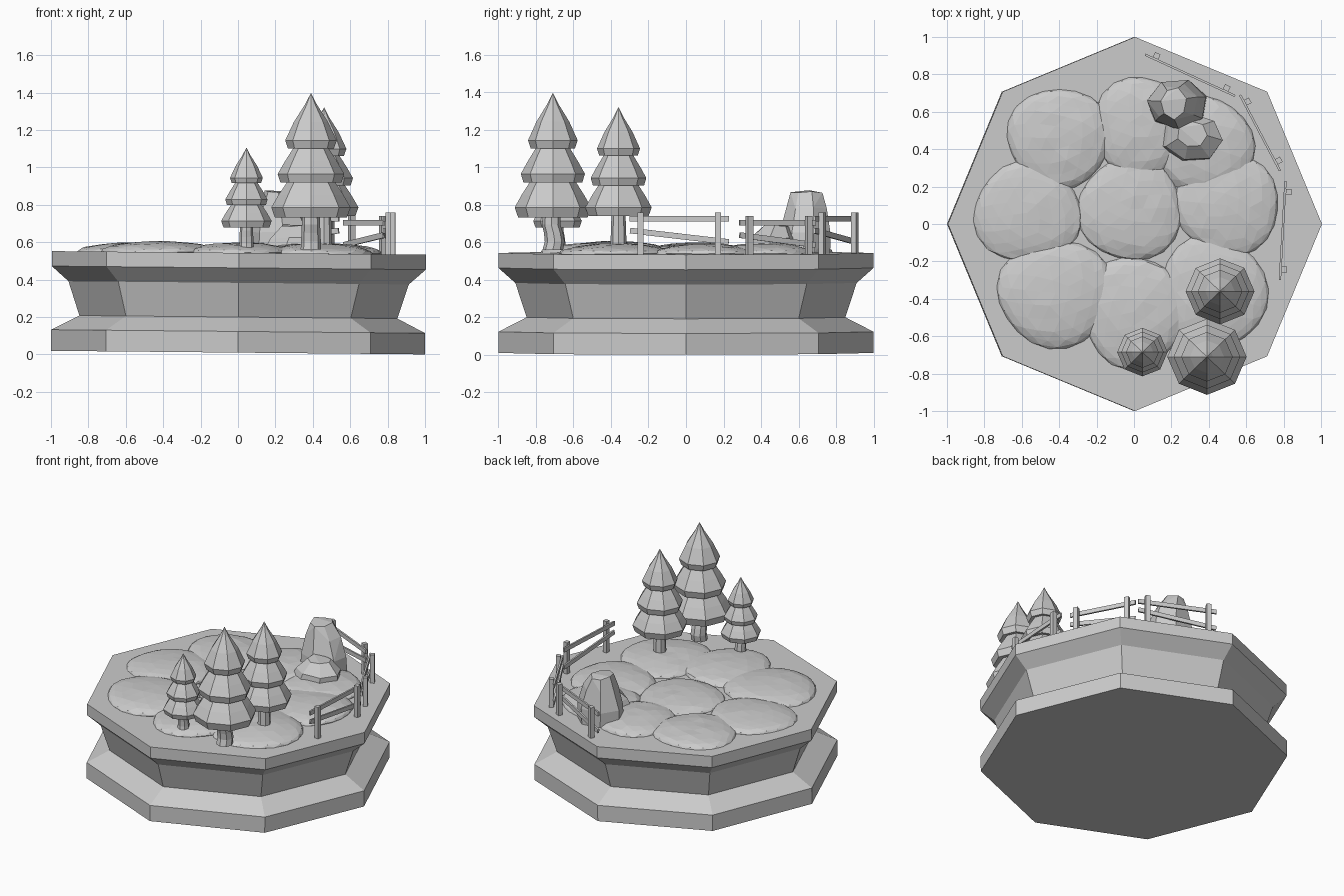
import bpy, bmesh, random
from math import sin, cos, pi, atan2
from mathutils import Vector, Matrix

if "Cube" in bpy.data.objects:
    bpy.data.objects.remove(bpy.data.objects["Cube"])

random.seed(4)


def finish(name, bm):
    bmesh.ops.recalc_face_normals(bm, faces=bm.faces)
    me = bpy.data.meshes.new(name)
    bm.to_mesh(me)
    bm.free()
    ob = bpy.data.objects.new(name, me)
    bpy.context.collection.objects.link(ob)
    return ob


def loft(bm, rings, sides, turn=0.0):
    """Skin stacked rings given as (x, y, z, rx, ry); ends are capped."""
    loops = []
    for x, y, z, rx, ry in rings:
        loops.append([bm.verts.new((x + rx * cos(turn + 2 * pi * i / sides),
                                    y + ry * sin(turn + 2 * pi * i / sides), z))
                      for i in range(sides)])
    for a, b in zip(loops, loops[1:]):
        for i in range(sides):
            j = (i + 1) % sides
            bm.faces.new((a[i], a[j], b[j], b[i]))
    bm.faces.new(loops[0][::-1])
    bm.faces.new(loops[-1])


# Octagonal plinth with a waisted middle, very slightly tilted
bm = bmesh.new()
plinth = [(1, 0), (1, .113), (.85, .19), (.91, .373), (1, .453), (1, .533)]
loft(bm, [(0, 0, z, r, r) for r, z in plinth], 8)
base = finish("plinth", bm)
base.location.z = .01
base.rotation_euler.y = .0095


# Faceted grass mounds
mounds = [(-.40, .46, .28, .27), (.04, .52, .26, .27), (.38, .42, .26, .26),
          (-.57, .06, .29, .27), (-.02, .08, .28, .28), (.50, .10, .28, .27),
          (-.42, -.37, .31, .29), (.00, -.47, .28, .30), (.42, -.37, .29, .31)]
for n, (x, y, rx, ry) in enumerate(mounds):
    bm = bmesh.new()
    bmesh.ops.create_icosphere(bm, subdivisions=3, radius=1)
    h = random.uniform(.05, .06)
    spin = Matrix.Rotation(random.uniform(0, 6), 3, 'Z')
    for v in bm.verts:
        p = spin @ v.co
        wob = 1 + .04 * sin(3 * atan2(p.y, p.x) + n)
        z = max(-.3, p.z) * h + random.uniform(-.003, .003)
        v.co = (x + p.x * rx * wob, y + p.y * ry * wob, .543 - .0095 * x + z)
    finish(f"grass_mound_{n + 1}", bm)


# Pine trees: shared tier profile (radius, height) between skirt and tip
tiers = [[(.06, .03), (.91, 0), (1, .08), (.82, .18), (.55, .31)],
         [(.30, .31), (.77, .28), (.84, .35), (.66, .45), (.42, .57)],
         [(.20, .58), (.58, .555), (.65, .62), (.43, .77), (.15, .91), (.005, 1)]]


def pine(name, x, y, skirt, tip, r, trunk_r, bend):
    bm = bmesh.new()
    for tier in tiers:
        loft(bm, [(x, y, skirt + t * (tip - skirt), q * r, q * r * .96)
                  for q, t in tier], 8)
    finish(name + "_foliage", bm)
    bm = bmesh.new()
    z0, z1 = .56, skirt + .05
    rings = []
    for i in range(6):
        t = i / 5
        q = trunk_r * (1.1 - .2 * t)
        rings.append((x, y + bend * sin(t * 7), z0 + (z1 - z0) * t, q, q))
    loft(bm, rings, 8)
    finish(name + "_trunk", bm)


pine("tall_pine", .39, -.71, .733, 1.396, .212, .050, .010)
pine("middle_pine", .46, -.36, .740, 1.320, .184, .040, 0)
pine("small_pine", .045, -.685, .680, 1.105, .135, .036, .004)


# Boulders: jittered rings wrapped in a convex hull
def boulder(name, rings, sides, turn):
    bm = bmesh.new()
    for x, y, z, rx, ry in rings:
        for i in range(sides):
            a = turn + 2 * pi * i / sides
            k = random.uniform(.93, 1.05)
            bm.verts.new((x + rx * k * cos(a), y + ry * k * sin(a),
                          z + random.uniform(-.008, .008)))
    res = bmesh.ops.convex_hull(bm, input=bm.verts)
    loose = [g for g in res["geom_interior"] if isinstance(g, bmesh.types.BMVert)]
    bmesh.ops.delete(bm, geom=loose, context='VERTS')
    bmesh.ops.dissolve_limit(bm, angle_limit=.12, verts=bm.verts, edges=bm.edges)
    finish(name, bm)


boulder("tall_boulder", [(.23, .64, .54, .16, .14), (.23, .64, .65, .165, .135),
                         (.22, .645, .78, .12, .11), (.21, .645, .87, .07, .085)], 7, .3)
boulder("low_boulder", [(.30, .46, .54, .18, .14), (.32, .46, .62, .16, .13),
                        (.31, .48, .69, .08, .07)], 7, .8)


# Fence: two posts, a level top rail and a slipped lower rail per section
def box(bm, centre, size, rot):
    m = Matrix.Translation(centre) @ rot @ Matrix.Diagonal((*size, 1))
    bmesh.ops.create_cube(bm, size=1, matrix=m)


def fence(name, start, end, drop):
    a, b = Vector((*start, 0)), Vector((*end, 0))
    d = b - a
    length = d.length
    d.normalize()
    out = Vector((d.y, -d.x, 0))
    turn = Matrix.Rotation(atan2(d.y, d.x), 4, 'Z')
    mid = (a + b) / 2
    bm = bmesh.new()
    for s in (-.39, .39):
        p = mid + d * (s * length) + out * .02
        box(bm, (p.x, p.y, .645 - drop), (.032, .03, .23), turn)
    box(bm, (mid.x, mid.y, .725 - drop), (length, .012, .03), turn)
    slope = turn @ Matrix.Rotation(.115, 4, 'Y')
    box(bm, (mid.x, mid.y, .632 - drop), (length, .012, .03), slope)
    finish(name, bm)


fence("right_fence", (.78, -.30), (.81, .23), 0)
fence("corner_fence", (.78, .285), (.567, .69), .02)
fence("back_fence", (.54, .685), (.06, .905), 0)
